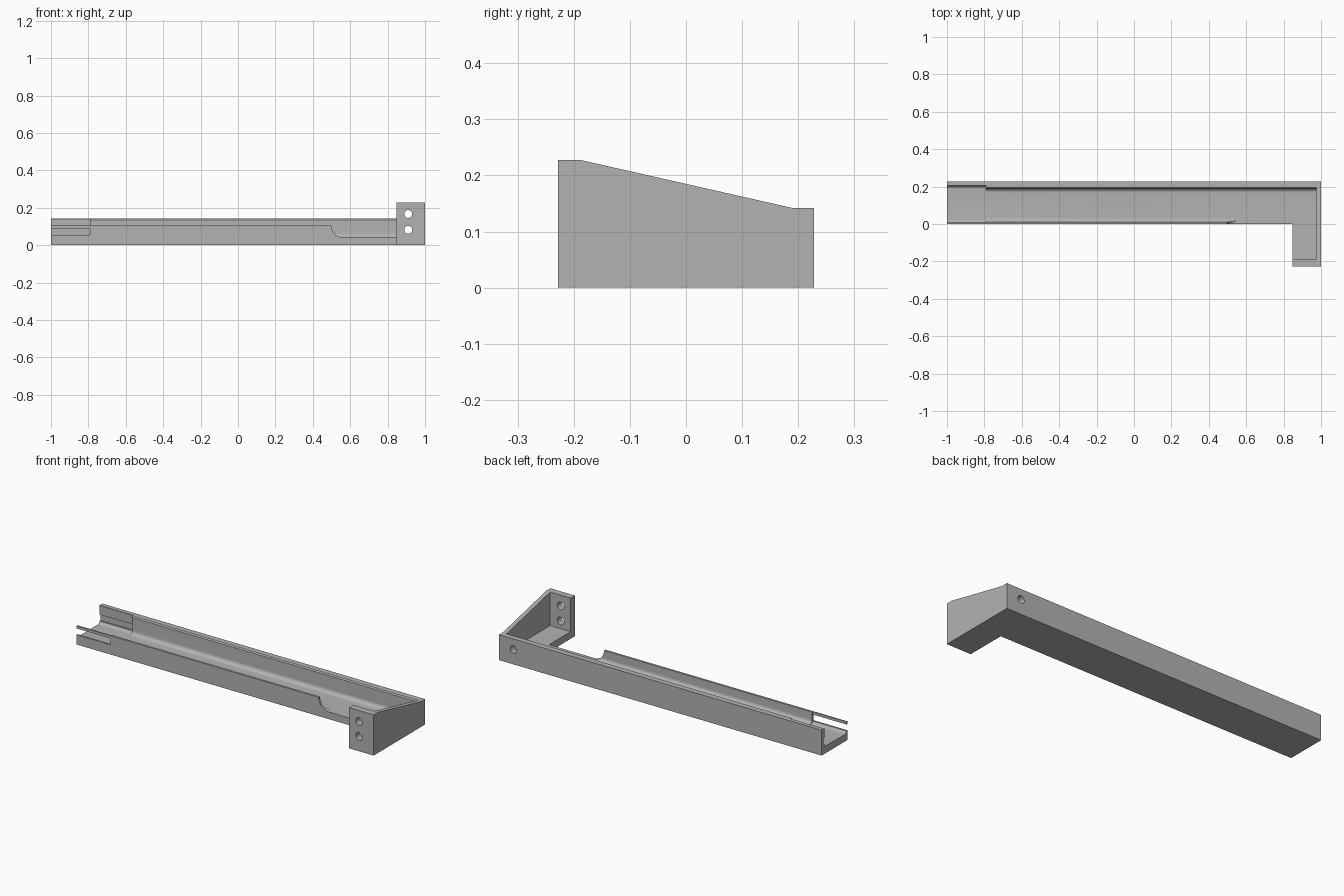
import bpy
import bmesh
from math import sin, cos, pi, radians

cube = bpy.data.objects.get("Cube")
if cube:
    bpy.data.objects.remove(cube, do_unlink=True)

grey = bpy.data.materials.new("plain_grey")
grey.use_nodes = True
colour = (0.45, 0.45, 0.45, 1)
grey.diffuse_color = colour
grey.node_tree.nodes["Principled BSDF"].inputs["Base Color"].default_value = colour


def prism(name, profile, axis, lo, hi):
    """Extrude a profile along x (profile in y, z) or along y (profile in x, z)."""
    def place(p, t):
        return (t, p[0], p[1]) if axis == "x" else (p[0], t, p[1])
    bm = bmesh.new()
    face = bm.faces.new([bm.verts.new(place(p, lo)) for p in profile])
    ext = bmesh.ops.extrude_face_region(bm, geom=[face])
    shift = (hi - lo, 0, 0) if axis == "x" else (0, hi - lo, 0)
    moved = [v for v in ext["geom"] if isinstance(v, bmesh.types.BMVert)]
    bmesh.ops.translate(bm, verts=moved, vec=shift)
    bmesh.ops.recalc_face_normals(bm, faces=bm.faces)
    mesh = bpy.data.meshes.new(name)
    bm.to_mesh(mesh)
    bm.free()
    mesh.materials.append(grey)
    obj = bpy.data.objects.new(name, mesh)
    bpy.context.collection.objects.link(obj)
    return obj


def arc(cx, cz, r, start, end, n=12):
    angles = [radians(start + (end - start) * i / n) for i in range(n + 1)]
    return [(cx + r * cos(a), cz + r * sin(a)) for a in angles]


def rect(a0, b0, a1, b1):
    return [(a0, b0), (a1, b0), (a1, b1), (a0, b1)]


def select_only(obj):
    bpy.ops.object.select_all(action="DESELECT")
    obj.select_set(True)
    bpy.context.view_layer.objects.active = obj


def cut(obj, cutter):
    cutter.hide_render = True
    mod = obj.modifiers.new("cut", "BOOLEAN")
    mod.operation = "DIFFERENCE"
    mod.solver = "EXACT"
    mod.object = cutter
    select_only(obj)
    bpy.ops.object.modifier_apply(modifier=mod.name)
    bpy.data.objects.remove(cutter, do_unlink=True)


def drill(obj, x, z, y0, y1):
    cut(obj, prism("drill", arc(x, z, 0.021, 0, 350, 35), "y", y0, y1))


DEPTH = 0.228     # half depth of the whole part
FLOOR = 0.04      # floor thickness
BACK_TOP = 0.142
FRONT_TOP = 0.105
STEP_X = -0.79    # where the thinner end section starts
ARM_X = 0.848
WALL_X = 0.975


def channel(front, back, fillet, lip):
    """U-shaped tray section with rounded inner corners."""
    return ([(0, 0), (DEPTH, 0), (DEPTH, BACK_TOP), (back + lip, BACK_TOP),
             (back, BACK_TOP - lip)]
            + arc(back - fillet, FLOOR + fillet, fillet, 0, -90, 8)
            + arc(front + fillet, FLOOR + fillet, fillet, -90, -180, 8)
            + [(front, FRONT_TOP), (0, FRONT_TOP)])


# Long tray, with the front wall swept down to floor level
tray = prism("tray_channel", channel(0.012, 0.19, 0.022, 0.006), "x", STEP_X, WALL_X)
sweep = [(0.5, 0.2), (0.5, FRONT_TOP)] + arc(0.565, FRONT_TOP, 0.065, 180, 270)
cut(tray, prism("sweep", sweep + [(1.1, FLOOR), (1.1, 0.2)], "y", -0.05, 0.08))
drill(tray, 0.91, 0.083, 0.12, 0.3)

# Thinner open end, slotted in front and grooved behind
tray_end = prism("tray_end", channel(0.008, 0.203, 0.015, 0.002), "x", -1, STEP_X)
cut(tray_end, prism("slot", rect(-1.1, 0.055, STEP_X - 0.001, 0.09), "y", -0.05, 0.0225))
cut(tray_end, prism("groove", rect(-1.1, 0.055, STEP_X - 0.001, 0.09), "y", 0.15, 0.21))

# Side wall with its sloping top
side = [(-DEPTH, 0), (DEPTH, 0), (DEPTH, BACK_TOP), (0.19, BACK_TOP),
        (-0.19, DEPTH), (-DEPTH, DEPTH)]
side_wall = prism("side_wall", side, "x", WALL_X, 1)

# Arm floor and mounting plate with two screw holes
arm_floor = prism("arm_floor", rect(ARM_X, 0, WALL_X, FLOOR), "y", -0.19, 0)
plate = prism("mounting_plate", rect(ARM_X, 0, WALL_X, DEPTH), "y", -DEPTH, -0.19)
for z in (0.083, 0.167):
    drill(plate, 0.91, z, -0.3, -0.1)

for obj in (tray, tray_end, side_wall, arm_floor, plate):
    select_only(obj)
    bpy.ops.object.shade_smooth_by_angle(angle=radians(30))
